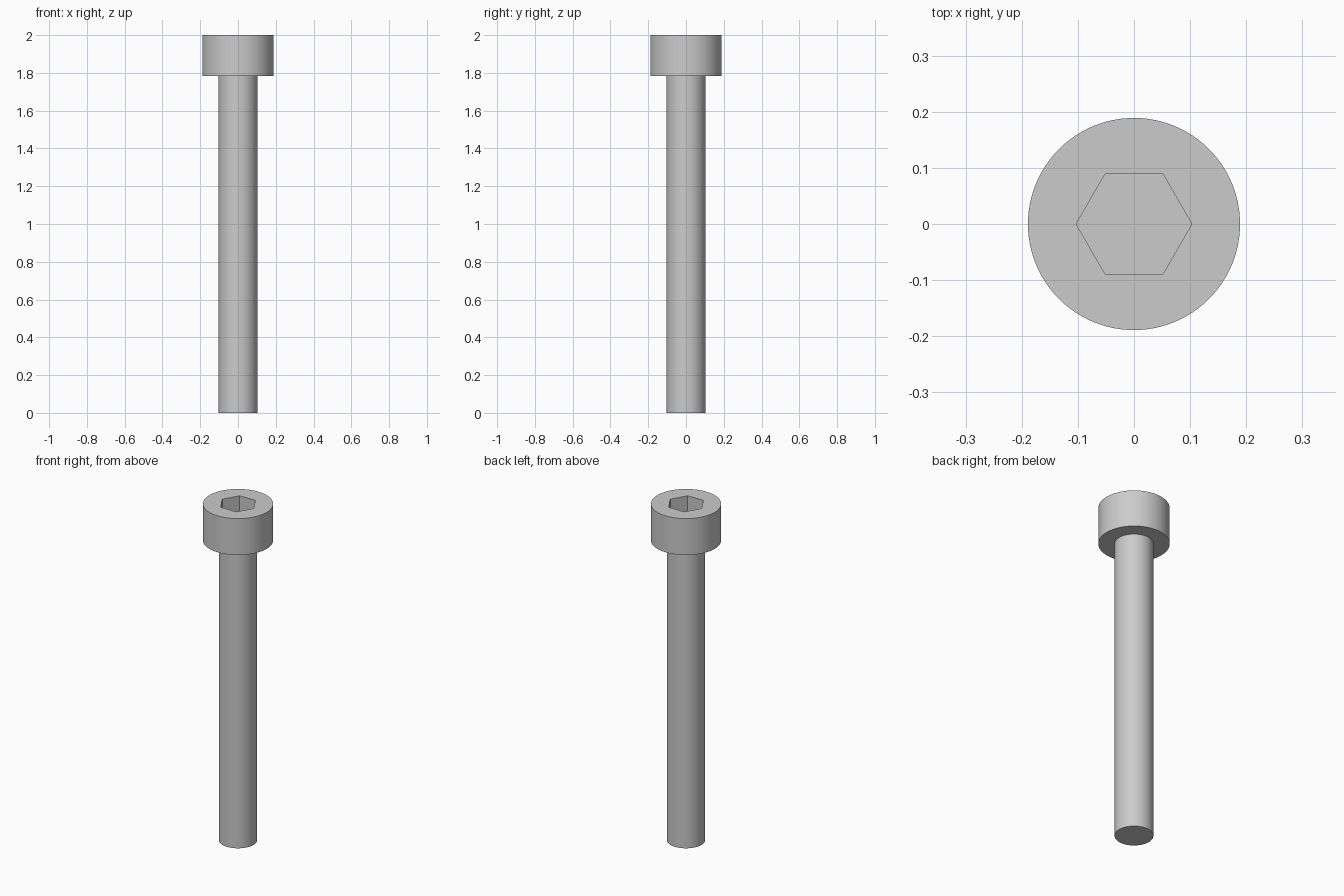
import bpy
import bmesh
from math import pi, radians
from mathutils import Matrix

cube = bpy.data.objects.get("Cube")
if cube:
    bpy.data.objects.remove(cube)

SHANK_R, HEAD_R, SOCKET_R = 0.103, 0.189, 0.103
HEAD_BOTTOM, TOP, SOCKET_DEPTH = 1.783, 2.0, 0.12
SIDES = 96

steel = bpy.data.materials.new("steel_grey")
steel.use_nodes = True
colour = (0.6, 0.6, 0.6, 1)
steel.diffuse_color = colour
steel.node_tree.nodes["Principled BSDF"].inputs["Base Color"].default_value = colour


def add_object(name, bm):
    bmesh.ops.recalc_face_normals(bm, faces=bm.faces)
    mesh = bpy.data.meshes.new(name)
    bm.to_mesh(mesh)
    bm.free()
    mesh.materials.append(steel)
    obj = bpy.data.objects.new(name, mesh)
    bpy.context.collection.objects.link(obj)
    return obj


# Shank and head: one closed turned solid, with single-face end caps
bm = bmesh.new()
profile = [(SHANK_R, 0), (SHANK_R, HEAD_BOTTOM), (HEAD_R, HEAD_BOTTOM), (HEAD_R, TOP)]
verts = [bm.verts.new((r, 0, z)) for r, z in profile]
edges = [bm.edges.new(pair) for pair in zip(verts, verts[1:])]
bmesh.ops.spin(bm, geom=verts + edges, cent=(0, 0, 0), axis=(0, 0, 1),
               angle=2 * pi, steps=SIDES, use_merge=True)
bmesh.ops.remove_doubles(bm, verts=bm.verts, dist=0.0001)
bmesh.ops.holes_fill(bm, edges=[e for e in bm.edges if e.is_boundary], sides=0)
bolt = add_object("socket_head_bolt", bm)

# Hexagonal socket cutter, with corners on the x axis
bm = bmesh.new()
bmesh.ops.create_cone(bm, cap_ends=True, segments=6, radius1=SOCKET_R,
                      radius2=SOCKET_R, depth=2 * SOCKET_DEPTH,
                      matrix=Matrix.Translation((0, 0, TOP)))
corner = max(bm.verts, key=lambda v: v.co.x)
if abs(corner.co.y) > 0.01:
    bmesh.ops.rotate(bm, verts=bm.verts, cent=(0, 0, 0),
                     matrix=Matrix.Rotation(radians(30), 3, "Z"))
cutter = add_object("hex_socket_cutter", bm)
cutter.hide_render = True

# Cut the socket into the head
bpy.ops.object.select_all(action="DESELECT")
bolt.select_set(True)
bpy.context.view_layer.objects.active = bolt
cut = bolt.modifiers.new("hex_socket", "BOOLEAN")
cut.operation = "DIFFERENCE"
cut.solver = "EXACT"
cut.object = cutter
bpy.ops.object.modifier_apply(modifier=cut.name)
bpy.data.objects.remove(cutter)

# Smooth round walls, crisp rims and socket edges
bpy.ops.object.shade_smooth_by_angle(angle=radians(30))
